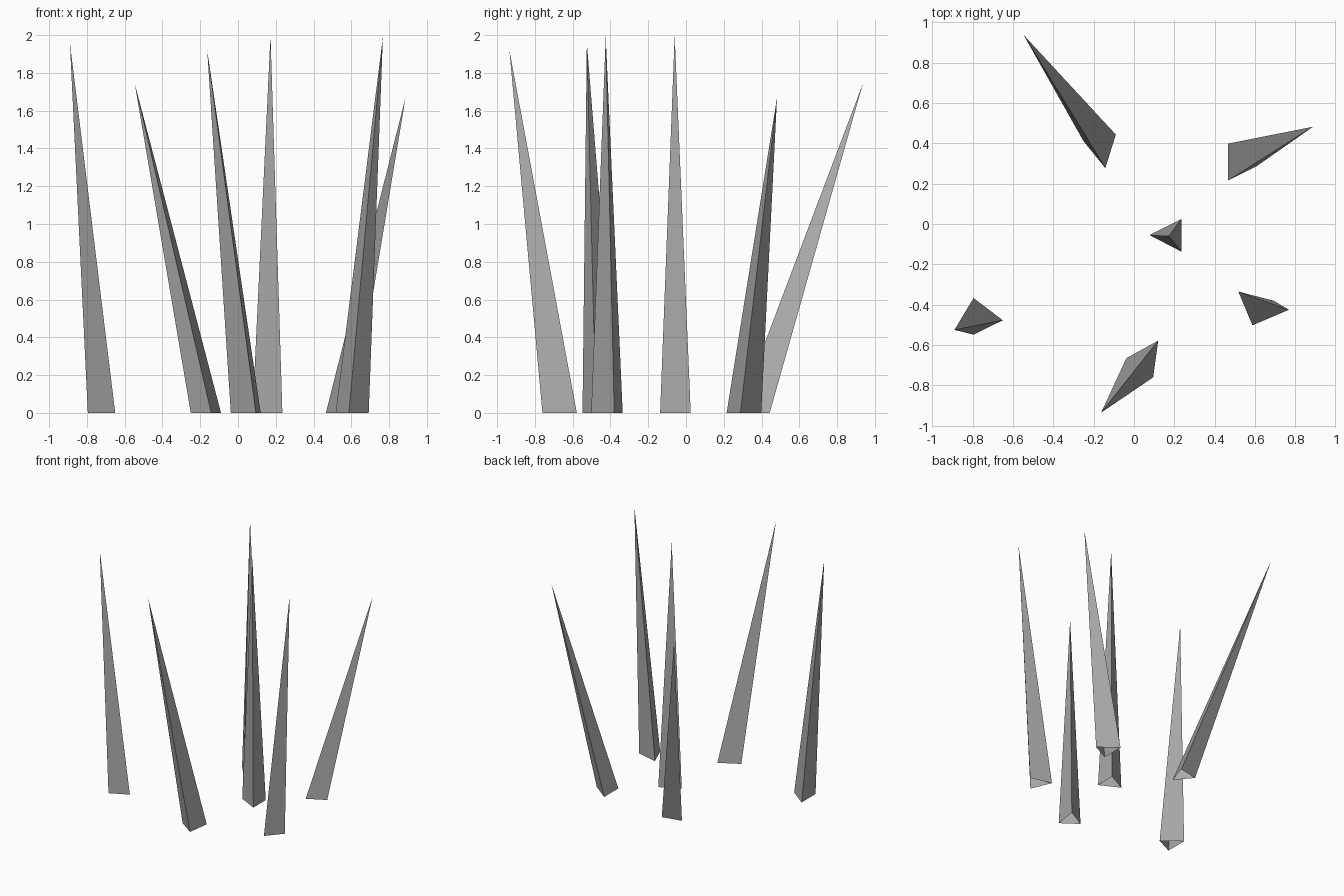
import bpy
import bmesh

cube = bpy.data.objects.get("Cube")
if cube:
    bpy.data.objects.remove(cube, do_unlink=True)

# One plain grey for every spike
grey = bpy.data.materials.new("stone_grey")
grey.use_nodes = True
colour = (0.4, 0.4, 0.4, 1.0)
grey.diffuse_color = colour
grey.node_tree.nodes["Principled BSDF"].inputs["Base Color"].default_value = colour


def spike(name, tip, base):
    """Three-sided spike, open underneath, from ground corners to a leaning tip."""
    bm = bmesh.new()
    top = bm.verts.new(tip)
    ring = [bm.verts.new((x, y, 0)) for x, y in base]
    for i, corner in enumerate(ring):
        bm.faces.new((corner, ring[(i + 1) % len(ring)], top))
    mesh = bpy.data.meshes.new(name)
    bm.to_mesh(mesh)
    bm.free()
    mesh.materials.append(grey)
    obj = bpy.data.objects.new(name, mesh)
    bpy.context.collection.objects.link(obj)


# Ground corners run counter-clockwise so the faces point outward
spike("right_spike", (-0.89, -0.525, 1.96),
      [(-0.795, -0.367), (-0.795, -0.548), (-0.65, -0.477)])
spike("back_right_spike", (-0.547, 0.937, 1.745),
      [(-0.09, 0.443), (-0.25, 0.41), (-0.142, 0.277)])
spike("front_spike", (-0.163, -0.935, 1.92),
      [(-0.038, -0.665), (0.095, -0.76), (0.12, -0.578)])
spike("centre_spike", (0.172, -0.06, 2.0),
      [(0.077, -0.055), (0.235, -0.137), (0.235, 0.025)])
spike("left_spike", (0.767, -0.425, 1.99),
      [(0.517, -0.335), (0.587, -0.502), (0.692, -0.38)])
spike("back_left_spike", (0.887, 0.482, 1.67),
      [(0.465, 0.398), (0.465, 0.215), (0.61, 0.288)])
